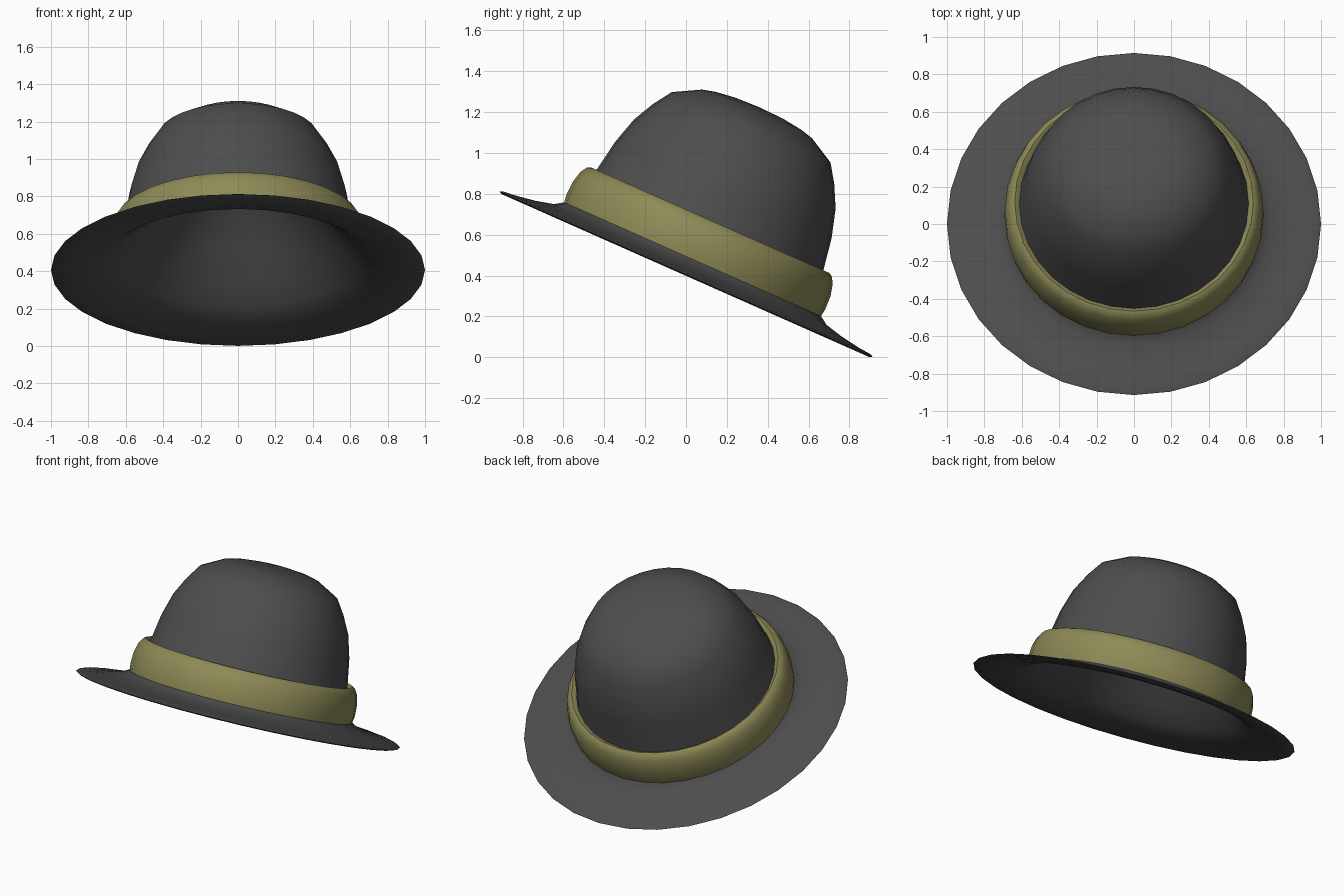
import bpy
import bmesh
import math
from mathutils import Matrix

SEGMENTS = 32
TILT = Matrix.Translation((0, 0, 0.4065)) @ Matrix.Rotation(math.radians(-23.9), 4, 'X')

cube = bpy.data.objects.get("Cube")
if cube:
    bpy.data.objects.remove(cube, do_unlink=True)


def make_material(name, color):
    mat = bpy.data.materials.new(name)
    mat.use_nodes = True
    mat.diffuse_color = color
    mat.node_tree.nodes["Principled BSDF"].inputs["Base Color"].default_value = color
    return mat


def lathe(name, profile, mat, closed, angle):
    """Spin a (radius, height) profile around the tilted hat axis."""
    bm = bmesh.new()
    verts = [bm.verts.new((0, r, z)) for r, z in profile]
    edges = [bm.edges.new(pair) for pair in zip(verts, verts[1:])]
    if closed:
        edges.append(bm.edges.new((verts[-1], verts[0])))
    bmesh.ops.spin(bm, geom=verts + edges, cent=(0, 0, 0), axis=(0, 0, 1),
                   angle=math.tau, steps=SEGMENTS)
    bmesh.ops.remove_doubles(bm, verts=bm.verts, dist=0.0005)
    bmesh.ops.recalc_face_normals(bm, faces=bm.faces)
    bm.transform(TILT)
    mesh = bpy.data.meshes.new(name)
    bm.to_mesh(mesh)
    bm.free()
    mesh.materials.append(mat)
    obj = bpy.data.objects.new(name, mesh)
    bpy.context.collection.objects.link(obj)
    bpy.ops.object.select_all(action='DESELECT')
    obj.select_set(True)
    bpy.context.view_layer.objects.active = obj
    bpy.ops.object.shade_smooth_by_angle(angle=math.radians(angle))


felt = make_material("charcoal felt", (0.075, 0.075, 0.075, 1))
ribbon = make_material("olive ribbon", (0.27, 0.255, 0.095, 1))

# Crown and brim: outside from the top down, thin rim, then a bell-shaped hollow
outside = [(0, 0.893), (0.13, 0.888), (0.23, 0.875), (0.295, 0.858), (0.425, 0.787),
           (0.485, 0.697), (0.54, 0.589), (0.58, 0.45), (0.607, 0.29), (0.65, 0.13),
           (0.68, 0.085), (0.73, 0.052), (0.82, 0.03), (0.92, 0.014), (0.985, 0.008)]
rim = [(1.0, 0.0), (0.985, -0.007)]
hollow = [(0.9, -0.002), (0.8, 0.014), (0.72, 0.038), (0.66, 0.075), (0.56, 0.17),
          (0.42, 0.33), (0.28, 0.48), (0.14, 0.58), (0, 0.62)]
lathe("crown_and_brim", outside + rim + hollow, felt, False, 60)

# Hat band: a rounded ring around the foot of the crown
band = [(0.672, 0.095), (0.686, 0.07), (0.693, 0.12), (0.69, 0.19), (0.675, 0.25),
        (0.655, 0.281), (0.638, 0.29), (0.617, 0.275), (0.6, 0.25)]
lathe("hat_band", band, ribbon, True, 50)
